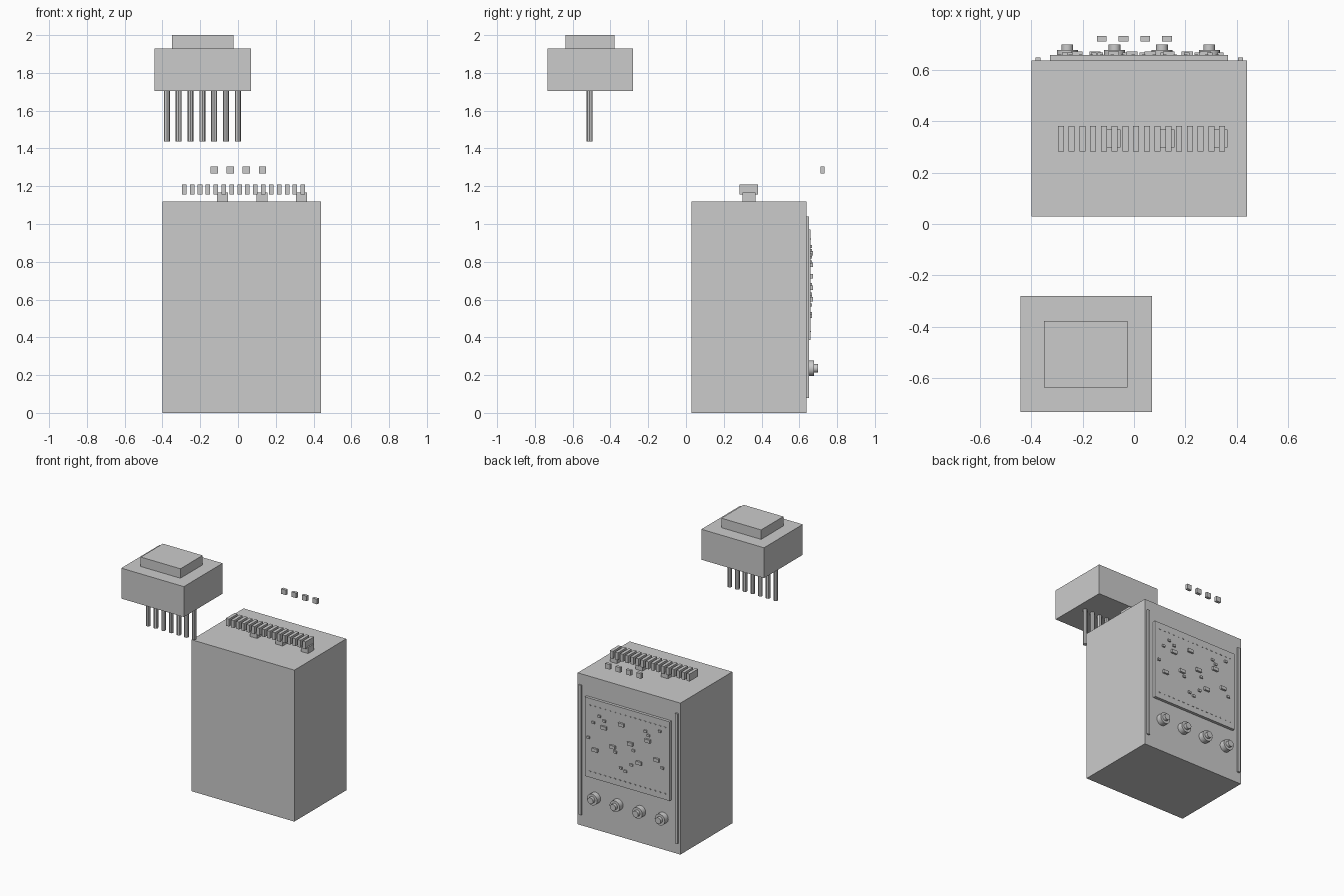
import bpy
import math

cube = bpy.data.objects.get("Cube")
if cube:
    bpy.data.objects.remove(cube, do_unlink=True)

GREY = 0.6
grey = bpy.data.materials.new("plain_grey")
grey.use_nodes = True
grey.diffuse_color = (GREY, GREY, GREY, 1)
grey.node_tree.nodes["Principled BSDF"].inputs["Base Color"].default_value = (GREY, GREY, GREY, 1)


def finish(name):
    obj = bpy.context.object
    obj.name = name
    obj.data.materials.append(grey)
    return obj


def box(name, x, y, z):
    """Box from (low, high) limits on each axis."""
    limits = (x, y, z)
    bpy.ops.mesh.primitive_cube_add(size=1, location=[(a + b) / 2 for a, b in limits])
    bpy.context.object.scale = [b - a for a, b in limits]
    bpy.ops.object.transform_apply(location=False, rotation=False, scale=True)
    return finish(name)


def around(centre, width):
    return (centre - width / 2, centre + width / 2)


def cylinder(name, centre, radius, depth, sides, turn=0):
    bpy.ops.mesh.primitive_cylinder_add(
        vertices=sides, radius=radius, depth=depth, location=centre, rotation=(turn, 0, 0))
    return finish(name)


BACK = 0.637
PANEL = 0.658

# Main cabinet
box("cabinet", (-0.40, 0.44), (0.03, BACK), (0, 1.12))

# Raised unit with cap and pins
box("upper_block", (-0.442, 0.07), (-0.733, -0.28), (1.705, 1.93))
box("upper_cap", (-0.35, -0.025), (-0.637, -0.378), (1.93, 2.0))
for i in range(7):
    cylinder("pin", (-0.377 + 0.0627 * i, -0.51, 1.573), 0.016, 0.27, 8)

# Row of slats above the cabinet with three supports
for i in range(16):
    box("slat", around(-0.285 + 0.0419 * i, 0.024), (0.283, 0.382), (1.155, 1.21))
for x in (-0.081, 0.128, 0.336):
    box("slat_support", around(x, 0.058), (0.298, 0.368), (1.12, 1.166))

# Small floating blocks behind the cabinet
for i in range(4):
    box("floating_block", around(-0.126 + 0.085 * i, 0.038), (0.712, 0.733), (1.268, 1.305))

# Back panel and side rails
box("back_panel", (-0.327, 0.367), (BACK, PANEL), (0.385, 0.97))
for x in (-0.375, 0.415):
    box("side_rail", around(x, 0.02), (BACK, 0.65), (0.08, 1.04))

# Dotted rows along the panel edges
for z in (0.43, 0.92):
    for i in range(16):
        box("panel_dot", around(-0.29 + 0.041 * i, 0.014), (PANEL, 0.661), around(z, 0.006))

# Large chips in a stepped pattern
for i in range(8):
    z = 0.602 + 0.061 * (3 * i % 5)
    box("large_chip", around(0.279 - 0.0718 * i, 0.044), (PANEL, 0.672), around(z, 0.024))

# Small scattered chips
small_chips = [(.337, .68), (.296, .80), (.246, .86), (.205, .835), (.115, .63),
               (.069, .525), (.032, .51), (-.017, .57), (-.034, .68), (-.132, .85),
               (-.157, .825), (-.248, .88), (-.27, .615)]
for x, z in small_chips:
    box("small_chip", around(x, 0.022), (PANEL, 0.668), around(z, 0.016))

# Stepped knobs
for i in range(4):
    x = -0.26 + 0.1845 * i
    for name, radius, low, high in (("knob_base", 0.041, BACK, 0.678),
                                    ("knob_tip", 0.023, 0.678, 0.70)):
        cylinder(name, (x, (low + high) / 2, 0.236), radius, high - low, 24, math.pi / 2)
        bpy.ops.object.shade_smooth_by_angle()
